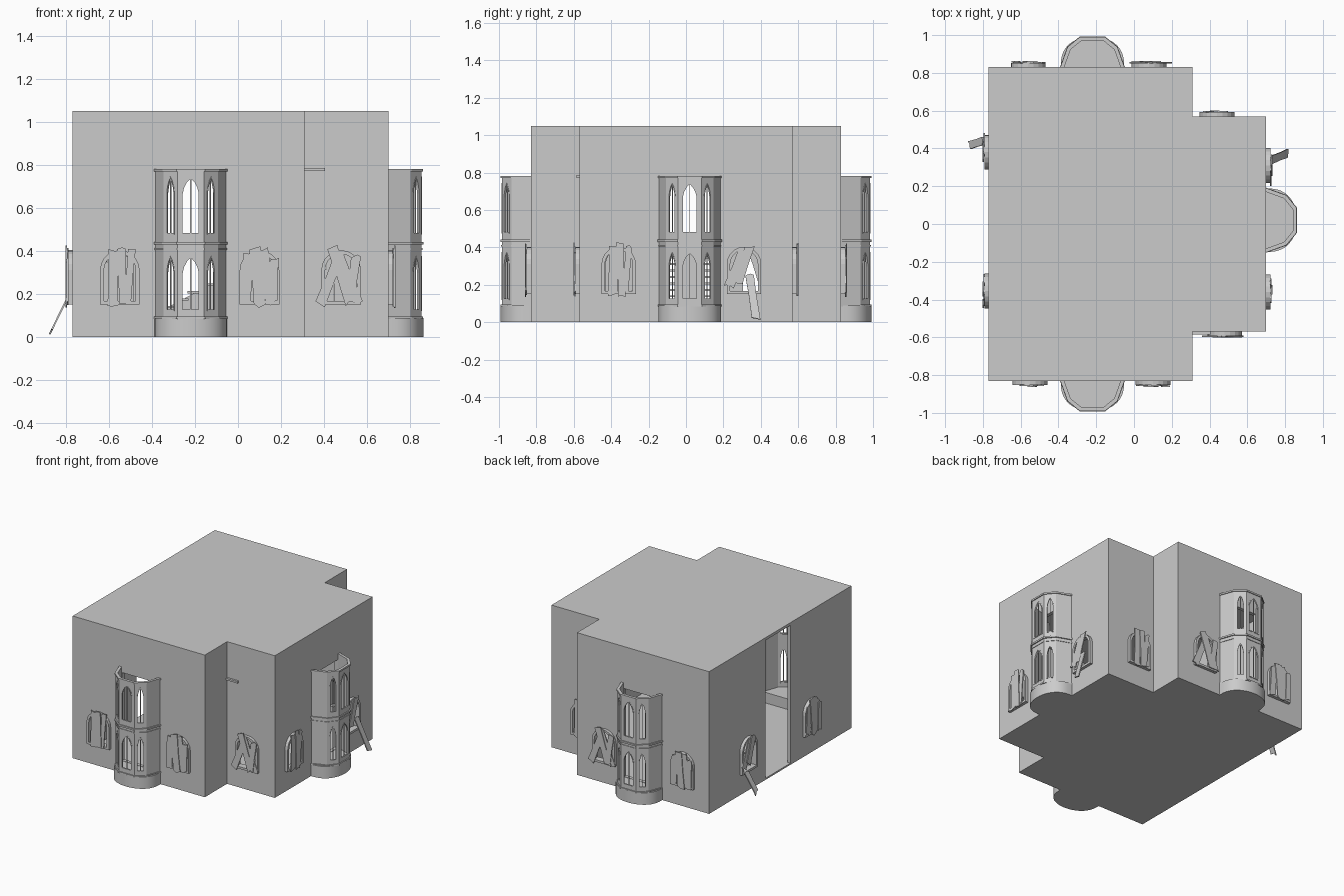
import bpy, bmesh, random
from math import sin, cos, pi, radians, atan2, hypot
from mathutils import Matrix, Vector

if "Cube" in bpy.data.objects:
    bpy.data.objects.remove(bpy.data.objects["Cube"])

random.seed(4)

def link(name, mesh, mat=None):
    ob = bpy.data.objects.new(name, mesh)
    bpy.context.collection.objects.link(ob)
    if mat is not None:
        ob.matrix_world = mat
    return ob

def prism_mesh(name, parts, a, b, plan=False, mats=None):
    """Extrude outlines: upright (x,z) along y, or plan (u,outward) along z."""
    bm = bmesh.new()
    for i, pts in enumerate(parts):
        m = mats[i] if mats else Matrix()
        def co(p, d):
            return m @ Vector((p[0], -p[1], d) if plan else (p[0], d, p[1]))
        lo = [bm.verts.new(co(p, a)) for p in pts]
        hi = [bm.verts.new(co(p, b)) for p in pts]
        bm.faces.new(lo)
        bm.faces.new(hi)
        for k in range(len(pts)):
            j = (k + 1) % len(pts)
            bm.faces.new((lo[k], lo[j], hi[j], hi[k]))
    bmesh.ops.recalc_face_normals(bm, faces=bm.faces)
    me = bpy.data.meshes.new(name)
    bm.to_mesh(me)
    bm.free()
    return me

def carve(name, mesh, cutters):
    """Subtract cutter meshes and return the resulting mesh."""
    ob = link(name + "_blank", mesh)
    helpers = [ob]
    for c in cutters:
        cut = link("cutter", c)
        cut.hide_render = True
        helpers.append(cut)
        mod = ob.modifiers.new("cut", 'BOOLEAN')
        mod.operation, mod.solver, mod.object = 'DIFFERENCE', 'EXACT', cut
    dg = bpy.context.evaluated_depsgraph_get()
    out = bpy.data.meshes.new_from_object(ob.evaluated_get(dg))
    for h in helpers:
        bpy.data.objects.remove(h)
    return out

def rect(x0, x1, z0, z1):
    return [(x0, z0), (x1, z0), (x1, z1), (x0, z1)]

def place(x, y, deg):
    return Matrix.Translation((x, y, 0)) @ Matrix.Rotation(radians(deg), 4, 'Z')

def arch(w, z0, zs, rise, n=10):
    return [(w, z0)] + [(w * cos(pi * i / n), zs + rise * sin(pi * i / n)) for i in range(n + 1)] + [(-w, z0)]

def band(outer, inner):
    return outer + inner[::-1]

# --- layout: small windows (x, y, turn) and bays ---
WINDOWS = [(-.55, -.83, 0), (.10, -.83, 0), (.48, -.57, 0),
           (.70, -.36, 90), (.70, .31, 90),
           (-.56, .83, 180), (.08, .83, 180), (.44, .57, 180),
           (-.77, .38, -90), (-.77, -.355, -90)]
BAYS = [(-.22, -.83, 0), (-.22, .83, 180), (.70, .02, 90)]

# --- hollow building shell with openings ---
def footprint(t):
    half = [(-.77 + t, -.83 + t), (.31 - t, -.83 + t), (.31 - t, -.57 + t), (.70 - t, -.57 + t)]
    return half + [(x, -y) for x, y in half[::-1]]

solid = prism_mesh("shell", [footprint(0)], 0, 1.05, True)
hollow = prism_mesh("hollow", [footprint(.025)], .012, 1.038, True)
win_cut = prism_mesh("wc", [arch(.078, .165, .31, .08)] * len(WINDOWS), -.06, .06,
                     mats=[place(*w) for w in WINDOWS])
bay_cut = prism_mesh("bc", [rect(-.145, .145, .09, .74)] * 3, -.05, .05,
                     mats=[place(*b) for b in BAYS])
door_cut = prism_mesh("dc", [rect(-.145, .145, .012, 1.03)], -.05, .05, mats=[place(-.77, .025, -90)])
link("building_walls", carve("walls", solid, [hollow, win_cut, bay_cut, door_cut]))

# --- two-storey bay windows ---
def bay_plan(s=1.0, d=0.0):
    right = [(.0625 * s + d * .5, .155 * s + d), (.127 * s + d * .8, .103 * s + d * .7), (.164 * s + d, 0)]
    return [(-u, v) for u, v in right[::-1]] + right

wall = bay_plan()
inner = bay_plan(.91)

def lancet(w, z0, z1):
    h = [(w, z0), (w, z1 - .075), (w * .82, z1 - .045), (w * .45, z1 - .018), (0, z1)]
    return h + [(-x, z) for x, z in h[-2::-1]]

def shrink(pts, s):
    cz = (min(p[1] for p in pts) + max(p[1] for p in pts)) / 2
    return [(x * s, cz + (z - cz) * (1 - (1 - s) * .3)) for x, z in pts]

cuts, cut_m, bars, frames = [], [], [], []
for i in (1, 2, 3):
    (ax, av), (bx, bv) = wall[i], wall[i + 1]
    m = Matrix.Translation(((ax + bx) / 2, -(av + bv) / 2, 0)) @ Matrix.Rotation(atan2(av - bv, bx - ax), 4, 'Z')
    w = hypot(bx - ax, bv - av) * .5 - .017
    for z0, z1 in ((.12, .375), (.475, .745)):
        o = lancet(w, z0, z1)
        n = shrink(o, .82)
        cuts.append(o)
        cut_m.append(m)
        frames.append((o + [o[0]] + [n[0]] + n[::-1], m, o, n))
        bars.append(rect(-.0025, .0025, z0, z1 - .005))
shell = carve("bay", prism_mesh("bay", [band(wall, inner)], .08, .775, True),
              [prism_mesh("c", cuts, -.03, .05, mats=cut_m)])

# window frames: one small quad prism per outline segment
segs, seg_m = [], []
for _, m, o, n in frames:
    for k in range(len(o)):
        j = (k + 1) % len(o)
        segs.append([o[k], o[j], n[j], n[k]])
        seg_m.append(m)
frame_mesh = prism_mesh("bay_frames", segs, -.002, .008, mats=seg_m)
bar_mesh = prism_mesh("bay_bars", bars, .002, .007, mats=cut_m)

# rounded plinth
plinth = [(-.168 * cos(pi * i / 24), .163 * sin(pi * i / 24) ** .75 if 0 < i < 24 else 0) for i in range(25)]
base_mesh = prism_mesh("bay_base", [plinth], 0, .088, True)
trims = [prism_mesh("bay_trim", [band(bay_plan(1, d), inner)], z0, z1, True)
         for z0, z1, d in ((.083, .094, .007), (.405, .413, .004), (.43, .442, .008), (.77, .782, .006))]

for side, b in zip(("front", "back", "right"), BAYS):
    m = place(*b)
    link(side + "_bay_wall", shell, m)
    link(side + "_bay_frames", frame_mesh, m)
    link(side + "_bay_mullions", bar_mesh, m)
    base = link(side + "_bay_base", base_mesh, m)
    for t in trims:
        link(side + "_bay_trim", t, m)
    if side == "front":
        bpy.context.view_layer.objects.active = base
        base.select_set(True)
        bpy.ops.object.shade_smooth_by_angle(angle=radians(35))
        base.select_set(False)

# --- boarded arched windows ---
o, n = arch(.092, .15, .31, .093), arch(.074, .166, .31, .076)
parts = [[o[k], o[(k + 1) % len(o)], n[(k + 1) % len(n)], n[k]] for k in range(len(o))]
arch_mesh = prism_mesh("window_frame", parts, -.022, .02)

def plank(u, zc, length, width, tilt):
    """Ragged-ended board outline, tilted in the wall plane."""
    h, w = length / 2, width / 2
    r = lambda: random.uniform(-.012, .012)
    pts = [(-w, -h + r()), (-.2 * w, -h + r()), (w, -h + r()), (w * .9, 0),
           (w, h + r()), (.2 * w, h + r()), (-w, h + r()), (-w * .9, 0)]
    c, s = cos(radians(tilt)), sin(radians(tilt))
    return [(u + x * c + z * s, zc + z * c - x * s) for x, z in pts]

SETS = {"narrow": [(-.03, .28, .26, .05, 1), (.012, .28, .27, .04, -2), (.045, .28, .24, .035, 5)],
        "full": [(-.058, .27, .22, .05, 4), (-.01, .28, .27, .055, -5), (.035, .28, .25, .05, -9), (.066, .26, .2, .04, 2)],
        "slanted": [(-.05, .27, .25, .05, 22), (0, .29, .27, .05, -18), (.03, .28, .26, .045, -22), (.055, .27, .21, .045, 8)],
        "loose": [(-.04, .29, .22, .055, 22), (.0, .31, .2, .05, 18)]}
STYLE = ["narrow", "full", "slanted", "narrow", "loose", "full", "slanted", "narrow", "loose", "full"]
for w, style in zip(WINDOWS, STYLE):
    m = place(*w)
    link("window_frame", arch_mesh, m)
    for k, p in enumerate(SETS[style]):
        y = -.02 - .005 * (k % 2)
        link("window_board", prism_mesh("window_board", [plank(*p)], y - .007, y), m)

# boards that have come loose and lean outwards
def leaning_board(x, y, deg, z, length, tilt):
    m = place(x, y, deg) @ Matrix.Translation((0, -.025, z)) @ Matrix.Rotation(radians(-tilt), 4, 'X')
    m = m @ Matrix.Rotation(radians(-8), 4, 'Y')
    link("loose_board", prism_mesh("loose_board", [plank(0, -length / 2, length, .045, 0)], -.008, 0), m)

leaning_board(.70, .34, 90, .25, .25, 20)
leaning_board(-.77, .44, -90, .17, .165, 26)

# --- inside staircase facing the door opening ---
link("stair_spine", prism_mesh("stair_spine", [[(-.56, .012), (.22, .012), (.22, .43)]], -.02, .06))
treads = [rect(-.56 + .065 * i, -.49 + .065 * i, .03 + .0345 * i, .04 + .0345 * i) for i in range(12)]
link("stair_treads", prism_mesh("stair_treads", treads, -.12, .16))

# --- small ledge in the front corner ---
link("corner_ledge", prism_mesh("corner_ledge", [rect(.31, .405, .772, .786)], -.585, -.56))
